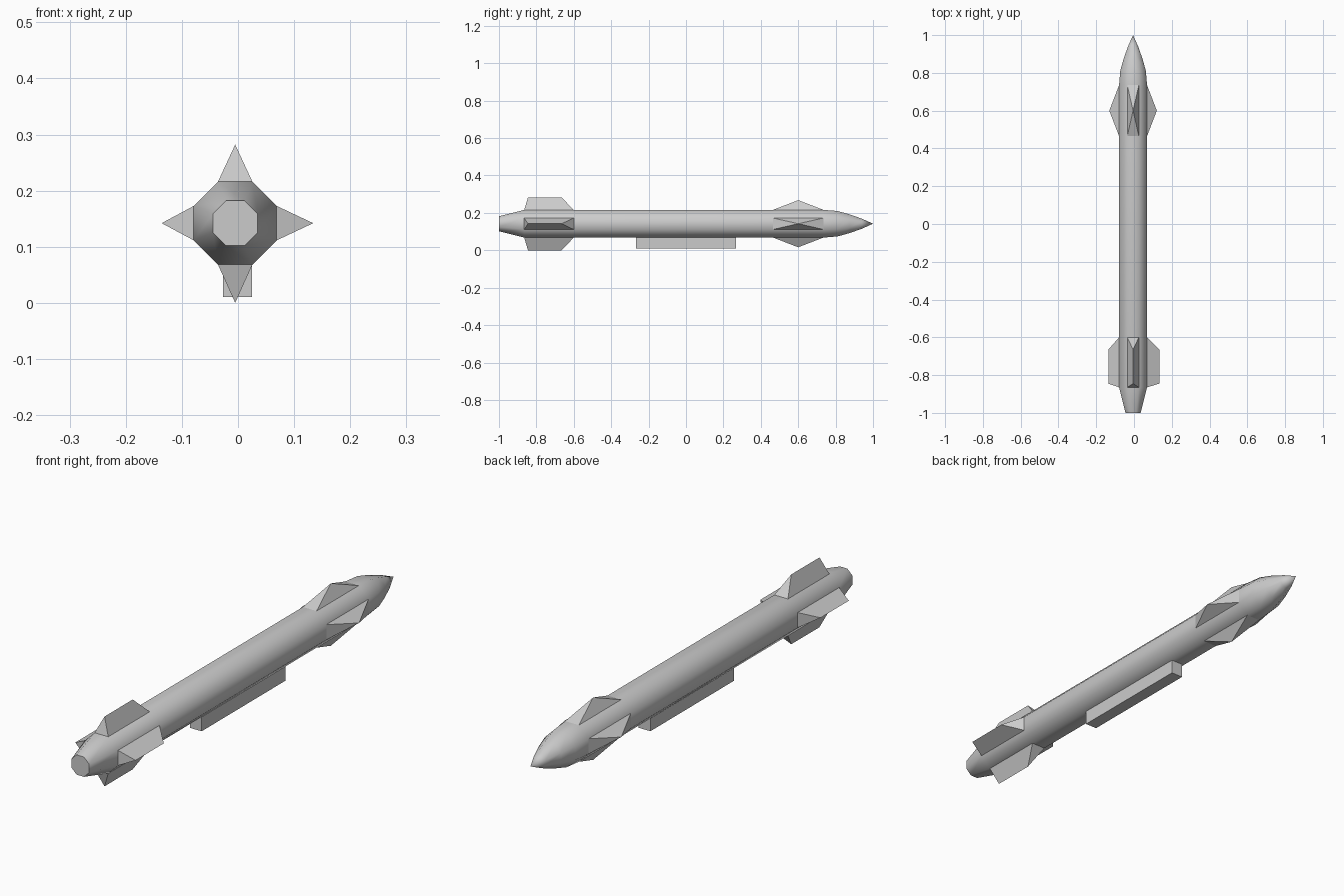
import bpy, bmesh, math
from mathutils import Matrix, Vector

if "Cube" in bpy.data.objects:
    bpy.data.objects.remove(bpy.data.objects["Cube"])

CX, CZ = -0.005, 0.142      # body axis
AP = 0.074                  # body apothem
HALF = AP * math.tan(math.pi / 8)


def make_object(name, verts, faces, smooth=None):
    me = bpy.data.meshes.new(name)
    me.from_pydata(verts, [], faces)
    bm = bmesh.new()
    bm.from_mesh(me)
    bmesh.ops.recalc_face_normals(bm, faces=bm.faces)
    bm.to_mesh(me)
    bm.free()
    ob = bpy.data.objects.new(name, me)
    bpy.context.collection.objects.link(ob)
    if smooth:
        bpy.ops.object.select_all(action='DESELECT')
        ob.select_set(True)
        bpy.context.view_layer.objects.active = ob
        bpy.ops.object.shade_smooth_by_angle(angle=math.radians(smooth))
    return ob


# Octagonal body: tapered tail, tube and pointed nose (y, apothem)
profile = [(-1.0, 0.04), (-0.865, AP), (0.735, AP), (0.81, 0.068),
           (0.875, 0.05), (0.94, 0.027)]
verts, faces = [], []
for y, ap in profile:
    r = ap / math.cos(math.pi / 8)
    for i in range(8):
        a = (i + 0.5) * math.pi / 4
        verts.append((CX + r * math.cos(a), y, CZ + r * math.sin(a)))
for k in range(len(profile) - 1):
    for i in range(8):
        j = (i + 1) % 8
        faces.append((k * 8 + i, k * 8 + j, k * 8 + 8 + j, k * 8 + 8 + i))
tip = len(verts)
verts.append((CX, 1.0, CZ))
faces += [(tip - 8 + i, tip - 8 + (i + 1) % 8, tip) for i in range(8)]
faces.append(tuple(range(8)))
make_object("body", verts, faces, 50)


# Fins: wedges whose base fills one side of the octagon
def fin(name, turn, y0, y1, crest, height):
    base = [(-HALF, y0, AP), (HALF, y0, AP), (HALF, y1, AP), (-HALF, y1, AP)]
    top = [(0, y, height) for y in crest]
    if len(top) == 1:
        f = [(0, 1, 4), (1, 2, 4), (2, 3, 4), (3, 0, 4)]
    else:
        f = [(0, 1, 4), (1, 2, 5, 4), (2, 3, 5), (3, 0, 4, 5)]
    rot = Matrix.Rotation(turn * math.pi / 2, 3, 'Y')
    pts = [rot @ Vector(p) + Vector((CX, 0, CZ)) for p in base + top]
    make_object(name, pts, f + [(3, 2, 1, 0)])


tail_reach = [0.14, 0.139, 0.142, 0.131]      # top, right, bottom, left
for n, side in enumerate(("top", "right", "bottom", "left")):
    fin("tail_fin_" + side, n, -0.865, -0.60, (-0.845, -0.665), tail_reach[n])
    fin("front_fin_" + side, n, 0.465, 0.735, (0.60,), 0.126)

# Mounting rail under the body
bpy.ops.mesh.primitive_cube_add(size=1, location=(-0.001, -0.001, 0.04))
rail = bpy.context.object
rail.name = "mounting_rail"
rail.scale = (0.052, 0.534, 0.06)
